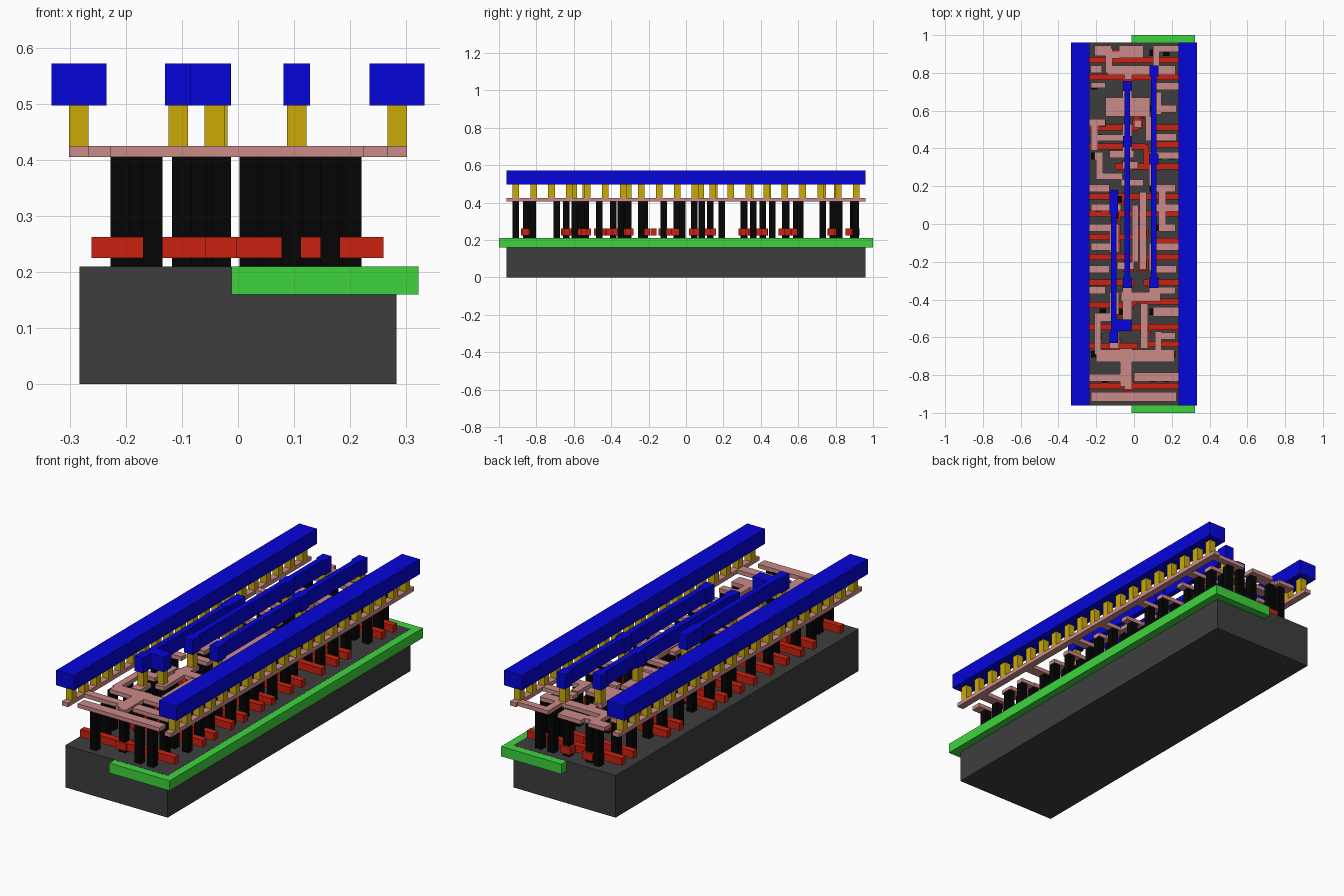
import bpy, bmesh


def material(name, rgb):
    m = bpy.data.materials.new(name)
    m.diffuse_color = (*[c ** 2.2 for c in rgb], 1)
    return m


def layer(name, rects, z0, z1, mat):
    """One object made of boxes: rects are (x0, x1, y0, y1)."""
    bm = bmesh.new()
    for x0, x1, y0, y1 in rects:
        vs = bmesh.ops.create_cube(bm, size=1)["verts"]
        for v in vs:
            v.co.x = x1 if v.co.x > 0 else x0
            v.co.y = y1 if v.co.y > 0 else y0
            v.co.z = z1 if v.co.z > 0 else z0
    me = bpy.data.meshes.new(name)
    bm.to_mesh(me)
    bm.free()
    me.materials.append(mat)
    ob = bpy.data.objects.new(name, me)
    bpy.context.collection.objects.link(ob)
    return ob


def square(x, y, w=0.035):
    return (x - w / 2, x + w / 2, y - w / 2, y + w / 2)


dark = material("dark_grey", (0.25, 0.25, 0.25))
green = material("green", (0.25, 0.83, 0.25))
red = material("red", (0.79, 0.15, 0.09))
black = material("black", (0.05, 0.05, 0.05))
pink = material("pink", (0.79, 0.54, 0.53))
gold = material("gold", (0.79, 0.66, 0.06))
blue = material("blue", (0.05, 0.05, 0.85))

# base block and the well band sunk into it
layer("substrate", [(-0.283, 0.283, -0.96, 0.96)], 0, 0.21, dark)
layer("well", [(-0.012, 0.322, -1, 1)], 0.16, 0.2095, green)

# gate strips: (y, x0, x1)
strips = [(-0.857, -0.262, 0.26), (-0.645, -0.262, 0.02), (-0.635, 0.07, 0.26),
          (-0.545, -0.262, 0.26), (-0.43, -0.262, 0.0), (-0.41, 0.03, 0.26),
          (-0.31, -0.262, 0.0), (-0.31, 0.05, 0.26), (-0.175, -0.262, 0.0),
          (-0.175, 0.03, 0.26), (-0.07, -0.262, 0.05), (-0.09, 0.1, 0.26),
          (0.055, -0.262, 0.26), (0.145, -0.262, 0.26), (0.305, -0.1, 0.26),
          (0.41, -0.262, 0.06), (0.42, 0.09, 0.26), (0.51, -0.262, 0.02),
          (0.51, 0.1, 0.26), (0.778, -0.262, 0.26), (0.868, -0.262, 0.26)]
gates = [(a, b, y - 0.016, y + 0.016) for y, a, b in strips]
# wider contact pads and jogs on the gates
pads = [(-0.03, -0.855), (-0.1, -0.64), (0.06, -0.56), (-0.04, -0.535), (-0.07, -0.465),
        (0.02, -0.39), (-0.035, -0.32), (0.1, -0.31), (-0.03, -0.225), (0.05, -0.22),
        (-0.1, -0.12), (-0.1, -0.03), (0.05, -0.05), (-0.1, 0.045), (-0.08, 0.13),
        (0.1, 0.31), (-0.035, 0.31), (-0.035, 0.41), (0.02, 0.53), (0.02, 0.59),
        (-0.03, 0.785), (0.02, 0.9), (-0.1, 0.895)]
gates += [square(x, y, 0.056) for x, y in pads]
# jogs joining split strips
gates += [(-0.015, 0.015, -0.43, -0.37), (0.05, 0.08, 0.305, 0.42), (0.0, 0.03, 0.51, 0.6)]
layer("gate_strips", gates, 0.225, 0.262, red)

# lower posts: rows on both active regions, plus one per gate pad
left_rows = [-0.69, -0.595, -0.465, -0.35, -0.24, -0.12, -0.02, 0.085, 0.19,
             0.36, 0.46, 0.535, 0.73, 0.82]
right_rows = [-0.82, -0.69, -0.595, -0.465, -0.35, -0.24, -0.12, -0.02, 0.085, 0.19,
              0.36, 0.46, 0.61, 0.73, 0.82, 0.907]
posts = [square(-0.152, -0.911), square(0.095, -0.911), square(0.165, -0.911),
         square(-0.152, 0.907), square(-0.152, -0.825)]
posts += [square((-0.21, -0.19, -0.165)[i % 3], y) for i, y in enumerate(left_rows)]
for i, y in enumerate(right_rows):
    posts += [square(0.203 if i % 3 else 0.17, y), square(0.13 if i % 3 else 0.1, y)]
posts += [square(x, y) for x, y in pads]
layer("lower_posts", posts, 0.21, 0.405, black)

# thin local wiring: edge rails, then left, middle and right groups
rails = [(-0.302, -0.267, -0.96, 0.96), (0.267, 0.302, -0.96, 0.96)]
left = [(-0.228, 0.225, -0.94, -0.89), (-0.28, -0.06, -0.835, -0.795),
        (-0.2, 0.215, -0.73, -0.665), (-0.075, -0.01, -0.86, -0.66),
        (-0.21, -0.175, -0.69, -0.5), (-0.21, -0.1, -0.515, -0.47),
        (-0.28, -0.15, -0.37, -0.33), (-0.13, -0.08, -0.48, -0.36),
        (-0.28, -0.13, -0.26, -0.22), (-0.228, -0.1, -0.14, -0.1),
        (-0.13, -0.08, -0.15, 0.0), (-0.28, -0.13, -0.04, 0.0),
        (-0.228, -0.07, 0.07, 0.105), (-0.28, -0.13, 0.17, 0.21),
        (-0.2, -0.165, 0.25, 0.38), (-0.2, -0.06, 0.235, 0.27),
        (-0.228, -0.19, 0.39, 0.54), (-0.228, -0.02, 0.44, 0.475),
        (-0.28, -0.15, 0.52, 0.555), (-0.228, -0.15, 0.72, 0.75),
        (-0.15, -0.115, 0.8, 0.93), (-0.21, -0.12, 0.89, 0.945)]
middle = [(0.035, 0.075, -0.66, -0.42), (-0.07, 0.14, -0.41, -0.36),
          (-0.06, -0.01, -0.57, -0.29), (-0.13, -0.08, -0.66, -0.57),
          (-0.09, 0.0, -0.24, -0.2), (0.03, 0.065, -0.24, 0.17),
          (-0.01, 0.025, -0.2, 0.1), (-0.13, -0.085, 0.05, 0.18),
          (-0.07, 0.05, 0.2, 0.235), (-0.06, 0.02, 0.29, 0.33),
          (-0.13, 0.0, 0.35, 0.39), (-0.06, -0.01, 0.39, 0.53),
          (-0.15, 0.085, 0.57, 0.67), (-0.06, -0.01, 0.67, 0.75),
          (-0.14, 0.22, 0.79, 0.84), (-0.08, 0.05, 0.88, 0.945)]
right = [(0.0, 0.28, -0.835, -0.785), (0.11, 0.145, -0.67, -0.57),
         (0.11, 0.22, -0.612, -0.575), (0.1, 0.28, -0.49, -0.44),
         (0.08, 0.22, -0.37, -0.333), (0.08, 0.125, -0.37, -0.28),
         (0.09, 0.225, -0.26, -0.22), (0.08, 0.12, -0.25, -0.1),
         (0.1, 0.28, -0.14, -0.1), (0.13, 0.17, -0.04, 0.17),
         (0.13, 0.22, -0.04, 0.0), (0.1, 0.28, 0.067, 0.105),
         (0.1, 0.22, 0.17, 0.21), (0.08, 0.12, 0.2, 0.38),
         (0.1, 0.28, 0.343, 0.38), (0.06, 0.225, 0.44, 0.48),
         (0.06, 0.1, 0.46, 0.57), (0.11, 0.225, 0.59, 0.63),
         (0.11, 0.145, 0.58, 0.7), (0.1, 0.28, 0.71, 0.75),
         (0.1, 0.135, 0.8, 0.945), (0.1, 0.28, 0.91, 0.945)]
# small landing caps where a post carries no wire
caps = [square(-0.21, 0.82, 0.04), square(-0.19, 0.82, 0.04), square(0.02, 0.53, 0.04),
        square(-0.03, 0.785, 0.04), square(-0.1, 0.895, 0.04), square(-0.19, 0.36, 0.04),
        square(-0.03, -0.855, 0.04)]
layer("local_wiring", rails + left + middle + right + caps, 0.405, 0.425, pink)

# upper posts: 20 under each rail, the rest under the inner bars
upper = [square(s * 0.2845, -0.911 + 0.0959 * k) for s in (-1, 1) for k in range(20)]
upper += [square(x, y) for x, y in
          [(-0.036, 0.73), (-0.036, 0.437), (-0.036, -0.31), (0.105, 0.81),
           (0.105, 0.343), (0.105, -0.31), (-0.107, 0.15), (-0.107, 0.08),
           (-0.107, -0.6), (-0.042, -0.535)]]
layer("upper_posts", upper, 0.425, 0.497, gold)

# top rails and inner bars with their wider landing pads
layer("top_rails", [(-0.333, -0.235, -0.96, 0.96), (0.235, 0.333, -0.96, 0.96)],
      0.497, 0.572, blue)


def bar(name, x, y0, y1, landings, extra=()):
    rects = [(x - 0.014, x + 0.014, y0, y1)]
    rects += [(x - 0.0235, x + 0.0235, a, b) for a, b in landings]
    layer(name, rects + list(extra), 0.497, 0.572, blue)


bar("middle_bar", -0.036, -0.34, 0.757, [(-0.34, -0.28), (0.407, 0.466), (0.704, 0.757)])
bar("right_bar", 0.105, -0.34, 0.84, [(-0.34, -0.28), (0.315, 0.372), (0.78, 0.84)])
bar("left_bar", -0.107, -0.63, 0.18, [(-0.63, -0.566), (0.05, 0.18)],
    [(-0.121, -0.013, -0.566, -0.505)])
